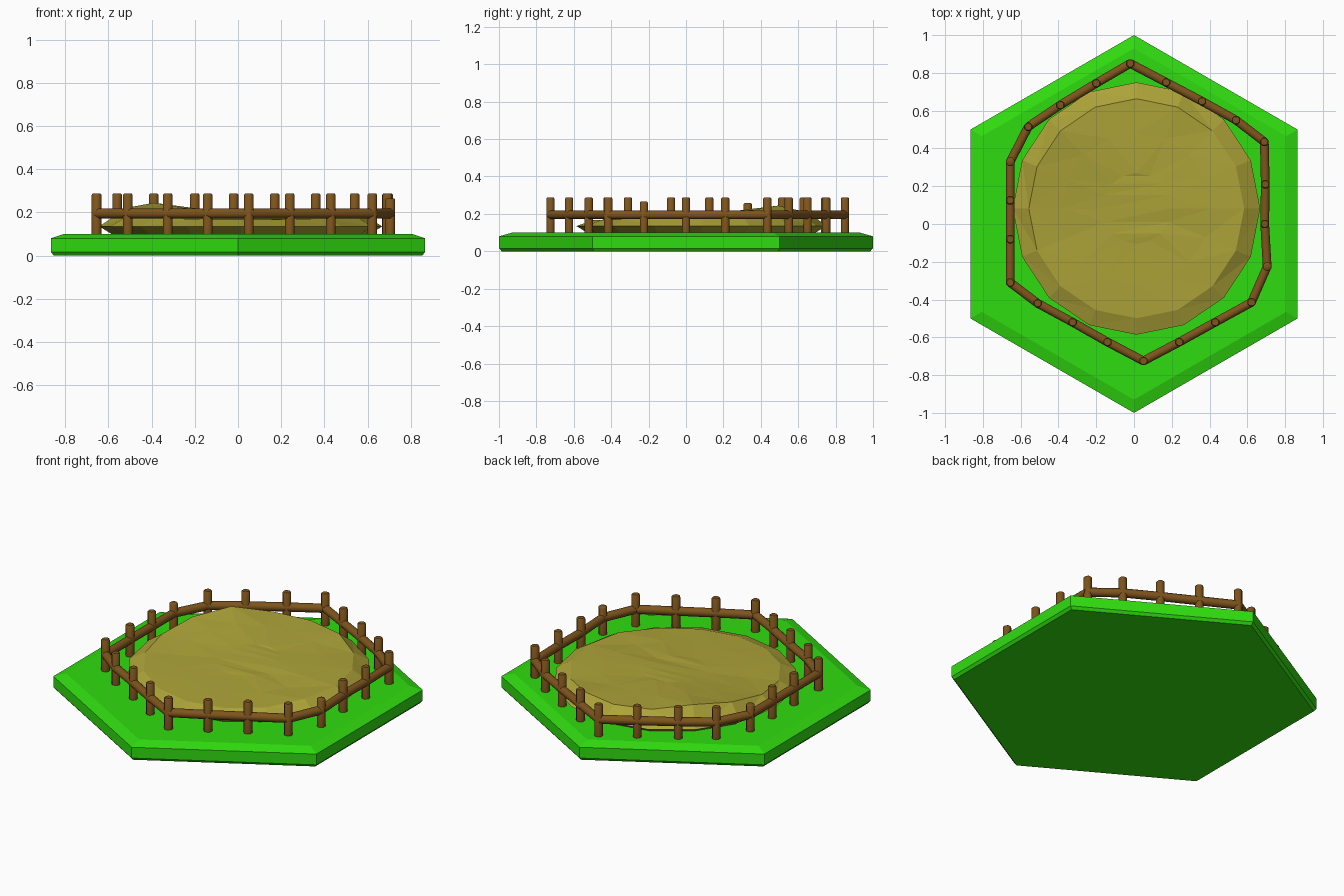
import bpy, bmesh, math, random
from mathutils import Vector

if "Cube" in bpy.data.objects:
    bpy.data.objects.remove(bpy.data.objects["Cube"])

random.seed(4)


def material(name, rgb):
    m = bpy.data.materials.new(name)
    m.diffuse_color = (*rgb, 1)
    m.use_nodes = True
    m.node_tree.nodes["Principled BSDF"].inputs["Base Color"].default_value = m.diffuse_color
    return m


GRASS = material("grass", (0.03, 0.72, 0.005))
DIRT = material("dirt", (0.42, 0.37, 0.04))
WOOD = material("wood", (0.21, 0.09, 0.012))


def finish(bm, name, mat, smooth=False):
    bmesh.ops.recalc_face_normals(bm, faces=bm.faces)
    me = bpy.data.meshes.new(name)
    bm.to_mesh(me)
    bm.free()
    me.materials.append(mat)
    ob = bpy.data.objects.new(name, me)
    bpy.context.collection.objects.link(ob)
    if smooth:
        bpy.ops.object.select_all(action='DESELECT')
        ob.select_set(True)
        bpy.context.view_layer.objects.active = ob
        bpy.ops.object.shade_smooth_by_angle(angle=math.radians(50))
    return ob


def skin(bm, rings):
    """Join equal-length rings of points, capping the first and last."""
    vs = [[bm.verts.new(p) for p in r] for r in rings]
    n = len(vs[0])
    for a, b in zip(vs, vs[1:]):
        for i in range(n):
            j = (i + 1) % n
            bm.faces.new((a[i], a[j], b[j], b[i]))
    bm.faces.new(vs[0][::-1])
    bm.faces.new(vs[-1])
    return vs


def rod(bm, a, b, profile, sides=8):
    """Round rod from a to b; profile holds (fraction along, radius)."""
    a, b = Vector(a), Vector(b)
    q = (b - a).to_track_quat('Z', 'Y')
    rings = []
    for t, r in profile:
        c = a.lerp(b, t)
        rings.append([c + q @ Vector((r * math.cos(k), r * math.sin(k), 0))
                      for k in (math.tau * (i + 0.5) / sides for i in range(sides))])
    skin(bm, rings)


# Hexagonal grass tile with chamfered edges
bm = bmesh.new()
skin(bm, [[(r * math.cos(math.radians(30 + 60 * i)),
            r * math.sin(math.radians(30 + 60 * i)), z) for i in range(6)]
          for r, z in ((0.985, 0), (1, 0.016), (1, 0.08), (0.93, 0.1))])
finish(bm, "grass_tile", GRASS)


# Faceted dirt mound, undercut at the ground and highest at the back left
def mound_height(x, y):
    z = 0.186 + 0.035 * min(0.6, max(-0.6, y))
    z += 0.04 * math.exp(-((x + 0.42) ** 2 + (y - 0.45) ** 2) / 0.05)
    z -= 0.02 * math.exp(-((x - 0.42) ** 2 + (y - 0.45) ** 2) / 0.03)
    return z + random.uniform(-0.004, 0.004)


bm = bmesh.new()
SEG = 16
rings = []
for f, z in ((0.89, 0.09), (1, 0.135), (0.87, None), (0.6, None), (0.28, None)):
    ring = []
    for i in range(SEG):
        a = math.tau * i / SEG
        x, y = 0.013 + 0.655 * f * math.cos(a), 0.082 + 0.668 * f * math.sin(a)
        ring.append((x, y, z if z else mound_height(x, y)))
    rings.append(ring)
skin(bm, rings)
bmesh.ops.triangulate(bm, faces=[f for f in bm.faces if f.calc_center_median().z > 0.15])
finish(bm, "dirt_mound", DIRT)

# Fence posts around the mound
POSTS = [(-0.02, 0.85), (0.17, 0.75), (0.36, 0.65), (0.54, 0.55), (0.69, 0.435),
         (0.695, 0.21), (0.692, 0), (0.705, -0.225), (0.622, -0.415), (0.43, -0.52),
         (0.24, -0.625), (0.05, -0.725), (-0.14, -0.625), (-0.325, -0.52),
         (-0.51, -0.42), (-0.655, -0.31), (-0.655, -0.08), (-0.655, 0.125),
         (-0.655, 0.33), (-0.56, 0.515), (-0.39, 0.63), (-0.2, 0.745)]
SHORT = {7: 0.265, 18: 0.258}
bm = bmesh.new()
for i, (x, y) in enumerate(POSTS):
    rod(bm, (x, y, 0.09), (x, y, SHORT.get(i, 0.287)),
        ((0, 0.024), (0.97, 0.024), (1, 0.019)))
finish(bm, "fence_posts", WOOD, smooth=True)

# Rails linking each post to the next
bm = bmesh.new()
for i, p in enumerate(POSTS):
    q = POSTS[(i + 1) % len(POSTS)]
    rod(bm, (*p, 0.195), (*q, 0.195), ((0, 0.025), (1, 0.025)))
finish(bm, "fence_rails", WOOD, smooth=True)
